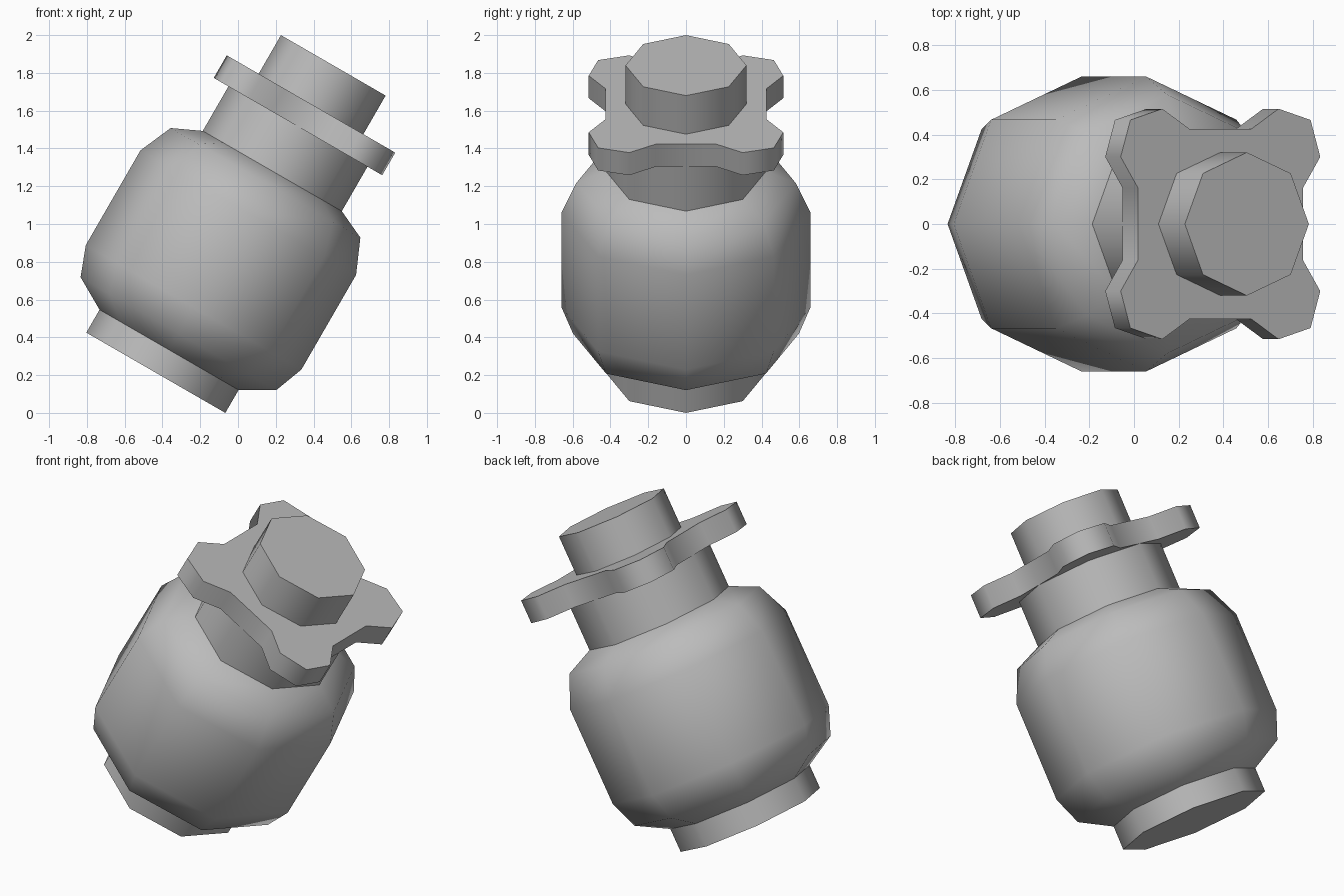
import bpy
import bmesh
from math import cos, sin, pi, radians
from mathutils import Matrix

if "Cube" in bpy.data.objects:
    bpy.data.objects.remove(bpy.data.objects["Cube"], do_unlink=True)

SIDES = 8
# The whole jar leans 30 degrees towards +x about the centre of its base
LEAN = Matrix.Translation((-0.435, 0, 0.2125)) @ Matrix.Rotation(radians(30), 4, 'Y')

grey = bpy.data.materials.new("plain grey")
grey.use_nodes = True
colour = (0.5, 0.5, 0.5, 1)
grey.diffuse_color = colour
grey.node_tree.nodes["Principled BSDF"].inputs["Base Color"].default_value = colour


def loft(name, outlines, capped=True):
    """Skin a stack of (height, outline) rings into a leaning object."""
    bm = bmesh.new()
    rings = [[bm.verts.new((x, y, h)) for x, y in pts] for h, pts in outlines]
    for low, high in zip(rings, rings[1:]):
        n = len(low)
        for i in range(n):
            j = (i + 1) % n
            bm.faces.new((low[i], low[j], high[j], high[i]))
    if capped:
        bm.faces.new(rings[0][::-1])
        bm.faces.new(rings[-1])
    bm.transform(LEAN)
    mesh = bpy.data.meshes.new(name)
    bm.to_mesh(mesh)
    bm.free()
    mesh.materials.append(grey)
    obj = bpy.data.objects.new(name, mesh)
    bpy.context.collection.objects.link(obj)
    bpy.ops.object.select_all(action='DESELECT')
    obj.select_set(True)
    bpy.context.view_layer.objects.active = obj
    bpy.ops.object.shade_smooth_by_angle(angle=radians(60))


def circle(r):
    return [(r * cos(2 * pi * i / SIDES), r * sin(2 * pi * i / SIDES)) for i in range(SIDES)]


def turned(name, profile, capped=True):
    loft(name, [(h, circle(r)) for h, r in profile], capped)


# Base disc, rounded body, neck and cap
turned("base", [(0, 0.425), (0.14, 0.425)])
turned("body", [(0.14, 0.425), (0.239, 0.598), (0.4, 0.659),
                (0.979, 0.659), (1.161, 0.58), (1.233, 0.425)], capped=False)
turned("neck", [(1.2, 0.425), (1.51, 0.425)])
turned("cap", [(1.62, 0.32), (1.879, 0.32)])

# Four-lobed flange: one corner repeated by quarter turns
corner = [(0.425, 0.16), (0.515, 0.3), (0.465, 0.465), (0.3, 0.515), (0.16, 0.425)]
outline = []
for _ in range(4):
    # the last point is the next quarter's mirrored waist point
    outline += corner
    corner = [(-y, x) for x, y in corner]
loft("flange", [(1.505, outline), (1.643, outline)])
